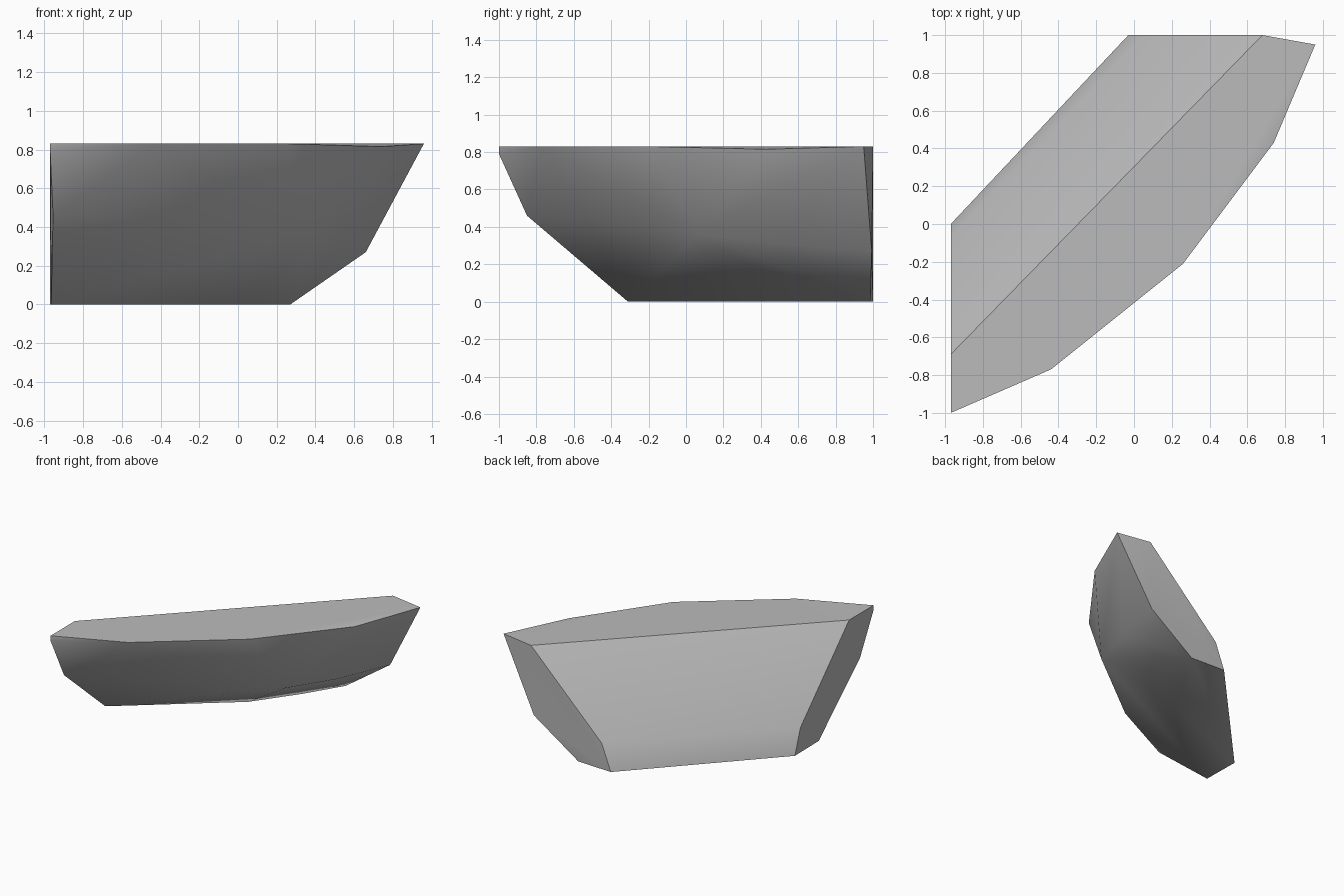
import bpy, bmesh, math

cube = bpy.data.objects.get("Cube")
if cube:
    bpy.data.objects.remove(cube, do_unlink=True)

stone = bpy.data.materials.new("stone grey")
stone.use_nodes = True
colour = (0.5, 0.5, 0.5, 1)
stone.diffuse_color = colour
stone.node_tree.nodes["Principled BSDF"].inputs["Base Color"].default_value = colour

TOP = 0.83

# Flat top outline: two back corners, then the curved outer rim
top_rim = [(-0.97, -0.69, TOP), (0.68, 1, TOP), (0.96, 0.95, TOP), (0.74, 0.43, 0.815),
           (0.26, -0.21, TOP), (-0.44, -0.77, TOP), (-0.97, -1, TOP), (-0.97, -1, 0.79)]
# Outer bulge, halfway down
outer_belt = [(0.66, 0.993, 0.27), (0.53, 0.5, 0.31), (0.375, 0.07, 0.36),
              (-0.36, -0.53, 0.43), (-0.955, -0.85, 0.46)]
# Slight kink low on the sloping back
back_belt = [(0.05, 1, 0.21), (-0.97, -0.07, 0.2)]
# Flat base
base = [(-0.97, 0, 0), (-0.03, 1, 0), (0.27, 0.985, 0), (0.09, 0.69, 0),
        (-0.155, 0.35, 0), (-0.55, 0.03, 0), (-0.965, -0.31, 0)]

# Wrap the outlines into one faceted chunk
bm = bmesh.new()
for point in top_rim + outer_belt + back_belt + base:
    bm.verts.new(point)
hull = bmesh.ops.convex_hull(bm, input=bm.verts)
loose = [v for v in bm.verts if not v.link_faces]
bmesh.ops.delete(bm, geom=loose, context='VERTS')
bmesh.ops.dissolve_limit(bm, angle_limit=math.radians(1), verts=bm.verts, edges=bm.edges)
bmesh.ops.recalc_face_normals(bm, faces=bm.faces)

mesh = bpy.data.meshes.new("rock_chunk")
bm.to_mesh(mesh)
bm.free()
mesh.materials.append(stone)
rock = bpy.data.objects.new("rock_chunk", mesh)
bpy.context.collection.objects.link(rock)

# Soft bulges, crisp rims
bpy.ops.object.select_all(action='DESELECT')
rock.select_set(True)
bpy.context.view_layer.objects.active = rock
bpy.ops.object.shade_smooth_by_angle(angle=math.radians(38))
